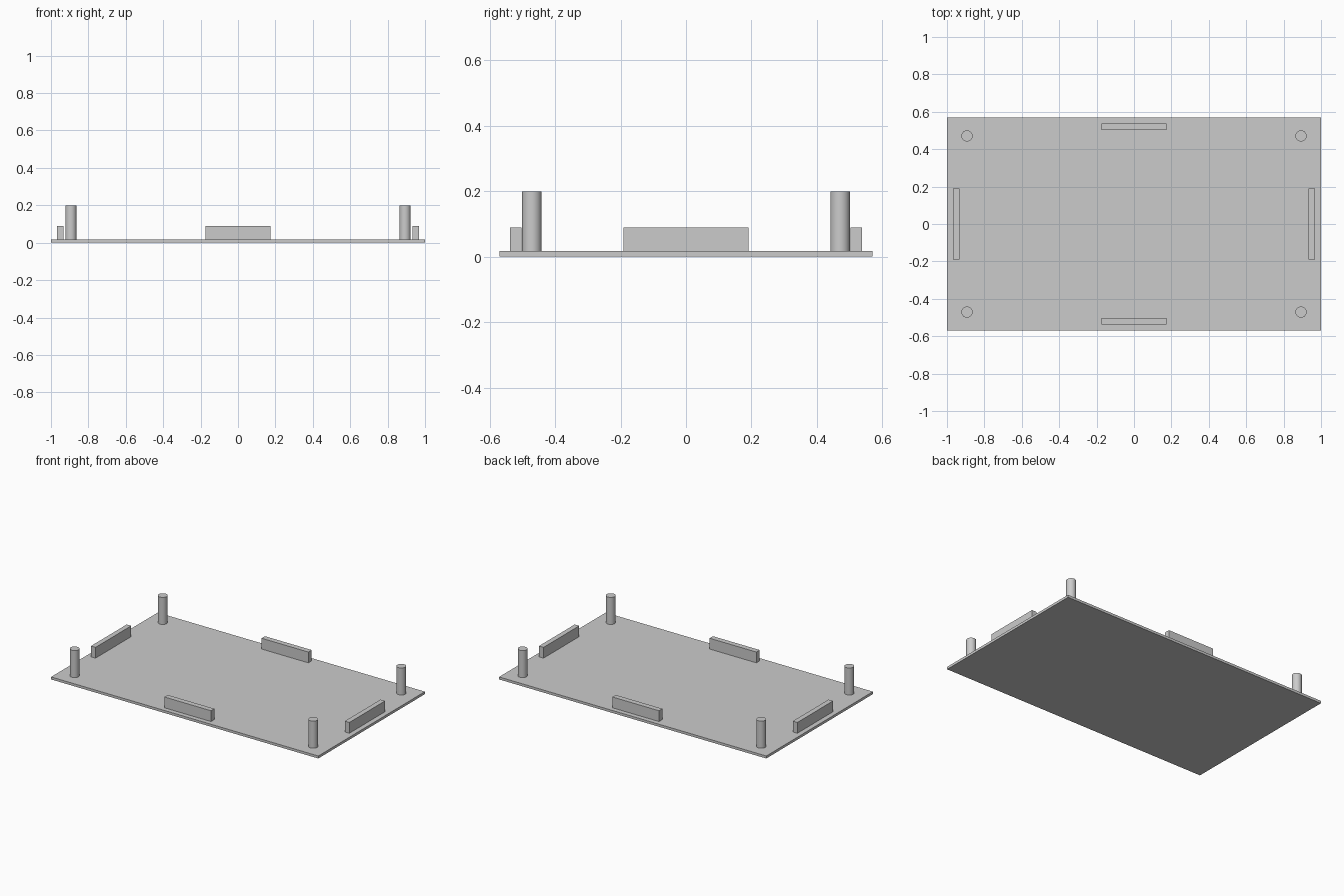
import bpy
from math import radians

cube = bpy.data.objects.get("Cube")
if cube:
    bpy.data.objects.remove(cube, do_unlink=True)

grey = bpy.data.materials.new("plain_grey")
grey.use_nodes = True
colour = (0.6, 0.6, 0.6, 1)
grey.diffuse_color = colour
grey.node_tree.nodes["Principled BSDF"].inputs["Base Color"].default_value = colour

THICK = 0.017      # base plate thickness
TAB_TOP = 0.09
POST_TOP = 0.2


def finish(name):
    obj = bpy.context.object
    obj.name = name
    obj.data.materials.append(grey)
    return obj


def box(name, x, y, z0, z1, width, depth):
    bpy.ops.mesh.primitive_cube_add(size=1, location=(x, y, (z0 + z1) / 2))
    bpy.context.object.scale = (width, depth, z1 - z0)
    bpy.ops.object.transform_apply(location=False, rotation=False, scale=True)
    return finish(name)


def post(name, x, y):
    bpy.ops.mesh.primitive_cylinder_add(
        vertices=32, radius=0.03, depth=POST_TOP - THICK,
        location=(x, y, (POST_TOP + THICK) / 2))
    bpy.ops.object.shade_smooth_by_angle(angle=radians(30))
    return finish(name)


# Base plate
box("base_plate", 0, 0, 0, THICK, 2, 1.14)

# Locating tabs along the middle of each edge
for side, s in (("front", -1), ("back", 1)):
    box(side + "_tab", 0, s * 0.52, THICK, TAB_TOP, 0.35, 0.036)
for side, s in (("right", -1), ("left", 1)):
    box(side + "_tab", s * 0.95, 0, THICK, TAB_TOP, 0.034, 0.382)

# Corner posts
for end, sy in (("front", -1), ("back", 1)):
    for side, sx in (("right", -1), ("left", 1)):
        post(f"{end}_{side}_post", sx * 0.893, sy * 0.471)
